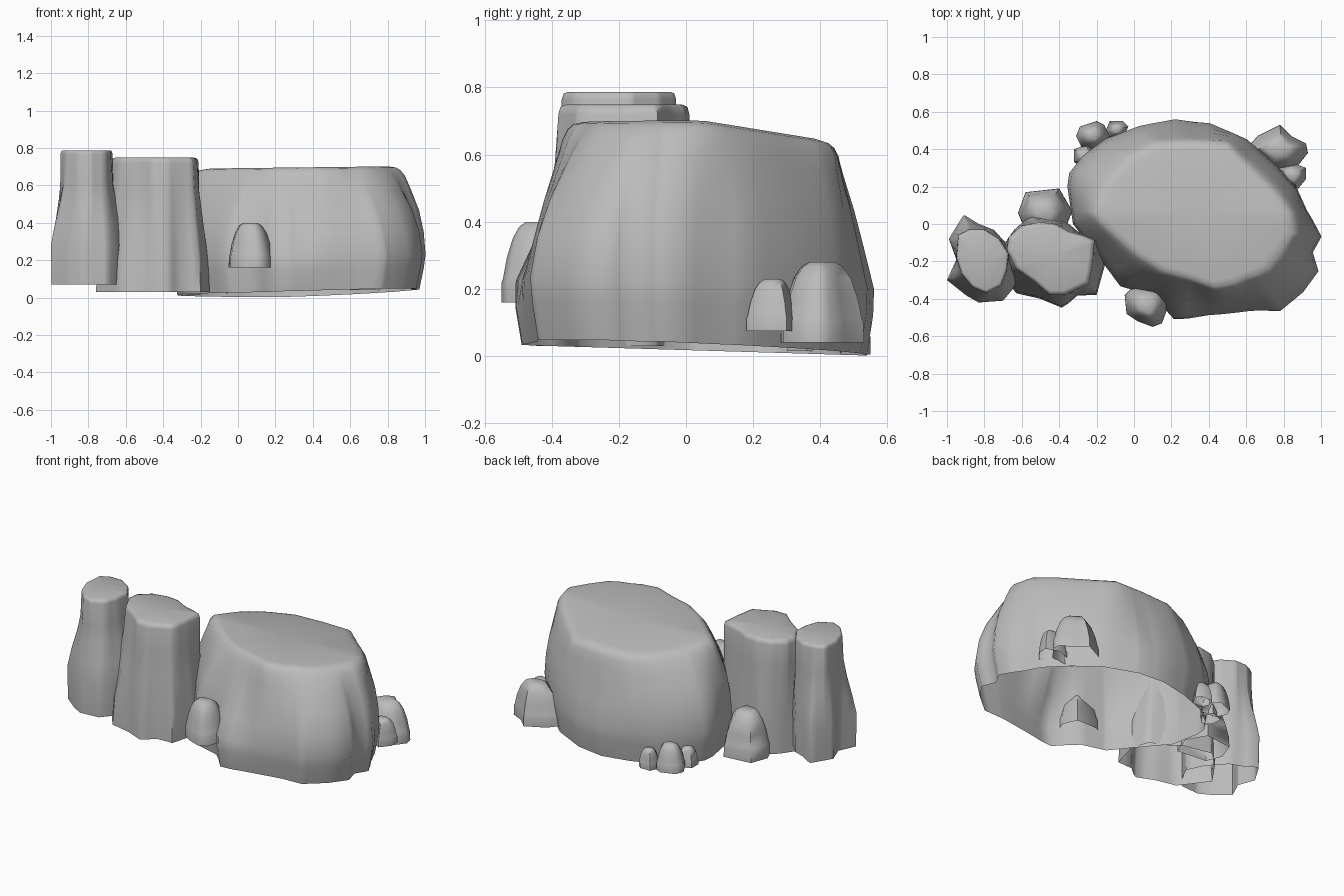
import bpy, bmesh, math
from math import sin, cos, pi

cube = bpy.data.objects.get("Cube")
if cube:
    bpy.data.objects.remove(cube, do_unlink=True)

stone = bpy.data.materials.new("stone_grey")
stone.use_nodes = True
stone.diffuse_color = (0.5, 0.5, 0.5, 1)
bsdf = stone.node_tree.nodes["Principled BSDF"]
bsdf.inputs["Base Color"].default_value = (0.5, 0.5, 0.5, 1)
bsdf.inputs["Roughness"].default_value = 0.9


def finish(name, rings):
    """Skin stacked rings into a shell with a closed top and an open base."""
    bm = bmesh.new()
    rows = [[bm.verts.new(p) for p in ring] for ring in rings]
    count = len(rows[0])
    for low, high in zip(rows, rows[1:]):
        for i in range(count):
            j = (i + 1) % count
            bm.faces.new((low[i], low[j], high[j], high[i]))
    cap = bm.faces.new(rows[-1])
    bmesh.ops.poke(bm, faces=[cap])
    mesh = bpy.data.meshes.new(name)
    bm.to_mesh(mesh)
    bm.free()
    mesh.materials.append(stone)
    obj = bpy.data.objects.new(name, mesh)
    bpy.context.collection.objects.link(obj)
    bpy.ops.object.select_all(action='DESELECT')
    obj.select_set(True)
    bpy.context.view_layer.objects.active = obj
    bpy.ops.object.shade_smooth_by_angle(angle=math.radians(60))


def to_polar(outline, centre):
    """Outline in hundredths to sorted (angle, radius) pairs."""
    polar = []
    for x, y in outline:
        dx, dy = x / 100 - centre[0], y / 100 - centre[1]
        polar.append((math.atan2(dy, dx) % (2 * pi), math.hypot(dx, dy)))
    return sorted(polar)


def radius_at(polar, a):
    """Distance to the straight-sided outline along angle a."""
    (af, rf), (al, rl) = polar[0], polar[-1]
    closed = [(al - 2 * pi, rl)] + polar + [(af + 2 * pi, rf)]
    for (a0, r0), (a1, r1) in zip(closed, closed[1:]):
        if a0 <= a <= a1 and a1 > a0:
            return r0 * r1 * sin(a1 - a0) / (r0 * sin(a - a0) + r1 * sin(a1 - a))


def tall_rock(name, centre, foot, crown, levels, warp=None, bulge=0):
    """Blend from foot to crown outline; levels are (z, blend, scale)."""
    lower, upper = to_polar(foot, centre), to_polar(crown, centre)
    angles = []
    even = [2 * pi * i / 32 for i in range(32)]
    for a in sorted([p[0] for p in lower + upper] + even):
        if not angles or a - angles[-1] > 0.03:
            angles.append(a)
    rings = []
    for z, blend, scale in levels:
        ring = []
        for a in angles:
            t = blend ** (1 + bulge * abs(cos(a)))
            r = (radius_at(lower, a) * (1 - t) + radius_at(upper, a) * t) * scale
            x, y = centre[0] + r * cos(a), centre[1] + r * sin(a)
            ring.append((x, y, z + (warp(x, y, z) if warp else 0)))
        rings.append(ring)
    finish(name, rings)


def small_rock(name, outline, z0, z1):
    """Domed stone with an upright band at its foot."""
    cx = sum(p[0] for p in outline) / len(outline)
    cy = sum(p[1] for p in outline) / len(outline)
    profile = [(0, 1), (0.25, 0.99), (0.3, 0.95), (0.55, 0.85),
               (0.8, 0.68), (0.94, 0.5), (1, 0.32)]
    rings = [[((cx + (x - cx) * s) / 100, (cy + (y - cy) * s) / 100, z0 + t * (z1 - z0))
              for x, y in outline] for t, s in profile]
    finish(name, rings)


# Large boulder: sloping top and a slightly tilted base
def boulder_warp(x, y, z):
    t = min(z / 0.69, 1)
    base = 0.018 - 0.03 * y + 0.03 * max(x - 0.2, 0)
    top = 0.012 * x - 0.15 * max(y - 0.05, 0)
    return base * (1 - t) + top * t ** 3


tall_rock("large_boulder", (0.32, 0.03),
          [(-35, 20), (-34, 27), (-27, 36), (-15, 45), (3, 52), (22, 56), (40, 54),
           (60, 45), (75, 32), (87, 18), (92, 7), (100, -6), (95, -15), (98, -25),
           (90, -36), (78, -46), (63, -46), (40, -49), (22, -52), (10, -38),
           (-7, -33), (-18, -18), (-32, 0)],
          [(-24, 7), (-18, 22), (-5, 36), (10, 44), (30, 45), (50, 44), (60, 34),
           (75, 20), (85, 8), (88, -5), (82, -15), (75, -25), (68, -29), (61, -31),
           (55, -34), (44, -36), (30, -31), (15, -27), (0, -18), (-20, 0)],
          [(0, 0, 0.96), (0.12, 0, 0.995), (0.2, 0.1, 1.01), (0.33, 0.42, 1.01),
           (0.45, 0.65, 1.01), (0.57, 0.85, 1), (0.64, 0.96, 1), (0.67, 1, 0.98),
           (0.685, 1, 0.94), (0.692, 1, 0.86)], boulder_warp, 1.8)

# Outer pillar
tall_rock("outer_pillar", (-0.81, -0.18),
          [(-99, -8), (-91, 5), (-83, 0), (-75, -3), (-65, -14), (-60, -25),
           (-65, -35), (-70, -41), (-83, -42), (-90, -38), (-100, -30), (-95, -19)],
          [(-94, -6), (-88, -3), (-80, -3), (-72, -8), (-67, -16), (-68, -25),
           (-71, -33), (-79, -37), (-86, -34), (-92, -27), (-95, -18)],
          [(0.07, 0, 0.98), (0.28, 0, 1), (0.4, 0.3, 1), (0.52, 0.68, 1),
           (0.62, 0.92, 1), (0.765, 1, 1), (0.782, 1, 0.97), (0.787, 1, 0.9)])

# Inner pillar
tall_rock("inner_pillar", (-0.44, -0.18),
          [(-76, -20), (-64, -3), (-55, 5), (-46, 3), (-36, 1), (-30, -4), (-19, -9),
           (-15, -20), (-20, -38), (-30, -38), (-38, -45), (-50, -40), (-63, -37)],
          [(-67, -7), (-60, -1), (-50, 1), (-42, 0), (-35, -4), (-21, -8), (-22, -20),
           (-24, -32), (-37, -38), (-45, -38), (-53, -31), (-63, -24), (-68, -14)],
          [(0.03, 0, 1), (0.2, 0.12, 1), (0.4, 0.5, 1), (0.58, 0.85, 1),
           (0.72, 1, 1), (0.742, 1, 0.97), (0.75, 1, 0.88)])

# Stones around the foot
small_rock("front_stone", [(-5, -38), (-4, -48), (2, -52), (10, -55), (15, -53),
                           (19, -42), (15, -33), (0, -33)], 0.16, 0.4)
small_rock("back_left_stone", [(60, 40), (72, 28), (86, 29), (93, 38), (92, 43),
                               (84, 47), (78, 53), (66, 47)], 0.04, 0.28)
small_rock("back_left_small_stone", [(76, 30), (80, 21), (87, 18), (92, 24),
                                     (92, 30), (84, 33)], 0.075, 0.23)
small_rock("pillar_back_stone", [(-62, 6), (-58, -4), (-38, -6), (-33, 7),
                                 (-40, 19), (-58, 17)], 0.03, 0.31)

# Cluster of pebbles behind the boulder
small_rock("cluster_middle_stone", [(-31, 47), (-28, 41), (-18, 40), (-13, 47),
                                    (-16, 53), (-20, 55), (-29, 52)], 0.015, 0.18)
small_rock("cluster_left_stone", [(-15, 50), (-13, 46), (-6, 46), (-3, 52),
                                  (-6, 55), (-13, 55)], 0.005, 0.125)
small_rock("cluster_right_stone", [(-32, 40), (-32, 33), (-26, 30), (-20, 36),
                                   (-24, 43)], 0.015, 0.13)
